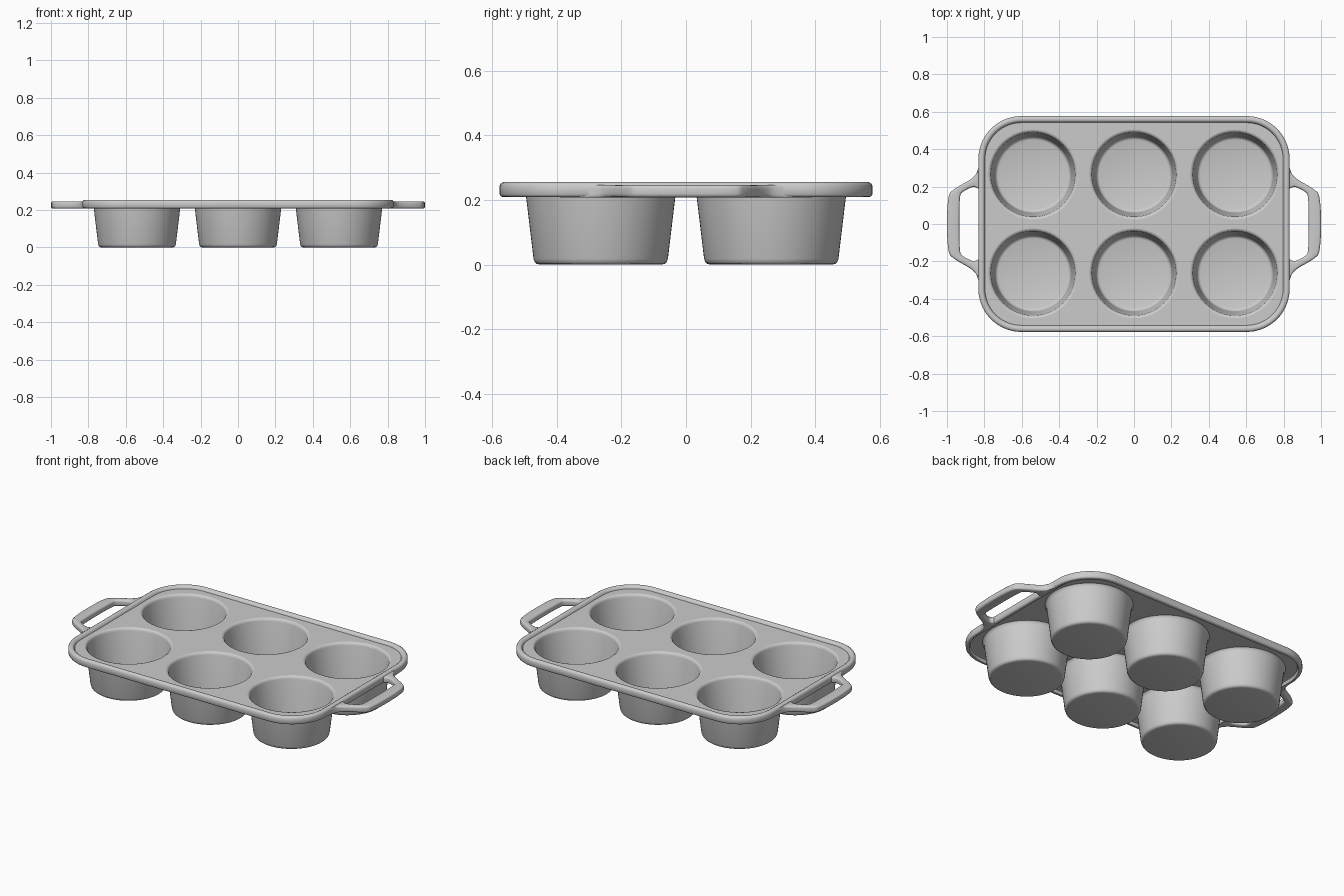
import bpy, bmesh
from math import sin, cos, pi, radians
from mathutils import Vector

cube = bpy.data.objects.get("Cube")
if cube:
    bpy.data.objects.remove(cube)

# Single bare-metal colour
metal = bpy.data.materials.new("grey_metal")
metal.use_nodes = True
GREY = (0.6, 0.6, 0.6, 1)
metal.diffuse_color = GREY
metal.node_tree.nodes["Principled BSDF"].inputs["Base Color"].default_value = GREY

HX, HY, CORNER = 0.832, 0.577, 0.23
DECK_TOP, DECK_BOTTOM = 0.240, 0.228
LIP, SEGS = 0.240, 64
CUPS = [(x, y) for y in (-0.264, 0.264) for x in (-0.54, 0, 0.54)]


def finish(name, mesh):
    ob = bpy.data.objects.new(name, mesh)
    bpy.context.collection.objects.link(ob)
    mesh.materials.clear()
    mesh.materials.append(metal)
    bpy.ops.object.select_all(action='DESELECT')
    ob.select_set(True)
    bpy.context.view_layer.objects.active = ob
    bpy.ops.object.shade_smooth_by_angle(angle=radians(40))
    return ob


def loft(name, rings, close_path, close_section, cap_last=False):
    """Skin a list of equal-length point rings."""
    bm = bmesh.new()
    rows = [[bm.verts.new(p) for p in ring] for ring in rings]
    n = len(rows[0])
    pairs = list(zip(rows, rows[1:]))
    if close_path:
        pairs.append((rows[-1], rows[0]))
    for a, b in pairs:
        for i in range(n if close_section else n - 1):
            j = (i + 1) % n
            bm.faces.new((a[i], a[j], b[j], b[i]))
    if cap_last:
        bm.faces.new(rows[0])
        bm.faces.new(rows[-1])
    bmesh.ops.recalc_face_normals(bm, faces=bm.faces)
    mesh = bpy.data.meshes.new(name)
    bm.to_mesh(mesh)
    bm.free()
    return finish(name, mesh)


def circle(r, z, cx=0, cy=0):
    angles = [2 * pi * i / SEGS for i in range(SEGS)]
    return [(cx + r * cos(a), cy + r * sin(a), z) for a in angles]


def rounded_rect(inset, z, steps=14):
    r = CORNER - inset
    pts = []
    for k, (sx, sy) in enumerate([(1, 1), (-1, 1), (-1, -1), (1, -1)]):
        for i in range(steps + 1):
            a = (k + i / steps) * pi / 2
            pts.append((sx * (HX - CORNER) + r * cos(a),
                        sy * (HY - CORNER) + r * sin(a), z))
    return pts


def soften(points, rounds=3):
    """Cut the corners of an open path, keeping its ends."""
    pts = [Vector(p) for p in points]
    for _ in range(rounds):
        new = [pts[0]]
        for a, b in zip(pts, pts[1:]):
            new += [a.lerp(b, 0.25), a.lerp(b, 0.75)]
        pts = new + [pts[-1]]
    return pts


# Rolled rim, swept around the tray edge: (inset, height)
rim_profile = [(0.004, 0.211), (0, 0.217), (0, 0.244), (0.004, 0.251),
               (0.011, 0.255), (0.022, 0.255), (0.029, 0.251),
               (0.036, 0.239), (0.036, 0.229), (0.026, 0.226),
               (0.020, 0.209), (0.009, 0.209)]
loft("rim", [rounded_rect(d, z) for d, z in rim_profile], True, True)

# Flat deck with six round openings
outline = bpy.data.curves.new("deck_outline", 'CURVE')
outline.dimensions = '2D'
outline.fill_mode = 'BOTH'
outline.extrude = (DECK_TOP - DECK_BOTTOM) / 2
for loop in [rounded_rect(0.02, 0)] + [circle(LIP, 0, x, y) for x, y in CUPS]:
    spline = outline.splines.new('POLY')
    spline.points.add(len(loop) - 1)
    for point, co in zip(spline.points, loop):
        point.co = (*co, 1)
    spline.use_cyclic_u = True
helper = bpy.data.objects.new("deck_outline", outline)
bpy.context.collection.objects.link(helper)
bpy.context.view_layer.update()
graph = bpy.context.evaluated_depsgraph_get()
deck_mesh = bpy.data.meshes.new_from_object(helper.evaluated_get(graph))
bpy.data.objects.remove(helper)
deck = finish("deck", deck_mesh)
deck.location.z = (DECK_TOP + DECK_BOTTOM) / 2

# Cups: one thin-walled shell, inside then outside, repeated
inner = [(LIP, DECK_TOP), (0.233, 0.238), (0.228, 0.233), (0.225, 0.224),
         (0.204, 0.036), (0.201, 0.024), (0.195, 0.017), (0.186, 0.014)]
outer = [(0.188, 0), (0.198, 0.002), (0.204, 0.007), (0.208, 0.018),
         (0.231, 0.209), (0.233, 0.221), (LIP, DECK_BOTTOM)]
cup = loft("cup_1", [circle(r, z) for r, z in reversed(inner)], False, True)
bpy.data.objects.remove(cup)


def cup_shell(name):
    bm = bmesh.new()
    for profile in (inner, outer):
        rows = [[bm.verts.new(p) for p in circle(r, z)] for r, z in profile]
        for a, b in zip(rows, rows[1:]):
            for i in range(SEGS):
                j = (i + 1) % SEGS
                bm.faces.new((a[i], b[i], b[j], a[j]))
        # Floor disc: top of the floor inside, underside outside
        if profile is inner:
            bm.faces.new(rows[-1])
        else:
            bm.faces.new(reversed(rows[0]))
    # Join the lip so the shell is closed
    edges = [e for e in bm.edges if e.is_boundary]
    bmesh.ops.bridge_loops(bm, edges=edges)
    bmesh.ops.recalc_face_normals(bm, faces=bm.faces)
    mesh = bpy.data.meshes.new(name)
    bm.to_mesh(mesh)
    bm.free()
    return finish(name, mesh)


first = cup_shell("cup")
for k, (x, y) in enumerate(CUPS):
    ob = first if k == 0 else first.copy()
    ob.name = f"cup_{k + 1}"
    ob.location = (x, y, 0)
    if k:
        bpy.context.collection.objects.link(ob)

# Handles: rounded bar between an outer and an inner path
half_out = [(0.815, 0.40), (0.832, 0.29), (0.858, 0.245), (0.96, 0.19), (1, 0.15)]
half_in = [(0.815, 0.19), (0.833, 0.188), (0.858, 0.203), (0.918, 0.172), (0.934, 0.15)]


def full(half):
    return soften(half + [(x, -y) for x, y in reversed(half)])


BEVEL, LOW, HIGH = 0.011, 0.208, 0.246
for side, name in ((1, "left_handle"), (-1, "right_handle")):
    rings = []
    for o, i in zip(full(half_out), full(half_in)):
        across = (i - o).normalized()
        width = (i - o).length
        ring = []
        # Quarter-round corners of the bar section
        for k, (d, z) in enumerate([(BEVEL, LOW + BEVEL), (BEVEL, HIGH - BEVEL),
                                    (width - BEVEL, HIGH - BEVEL),
                                    (width - BEVEL, LOW + BEVEL)]):
            for s in range(4):
                a = -pi / 2 - (k + s / 3) * pi / 2
                p = o + across * (d + BEVEL * cos(a))
                ring.append((side * p.x, p.y, z + BEVEL * sin(a)))
        rings.append(ring)
    loft(name, rings, False, True, cap_last=True)
